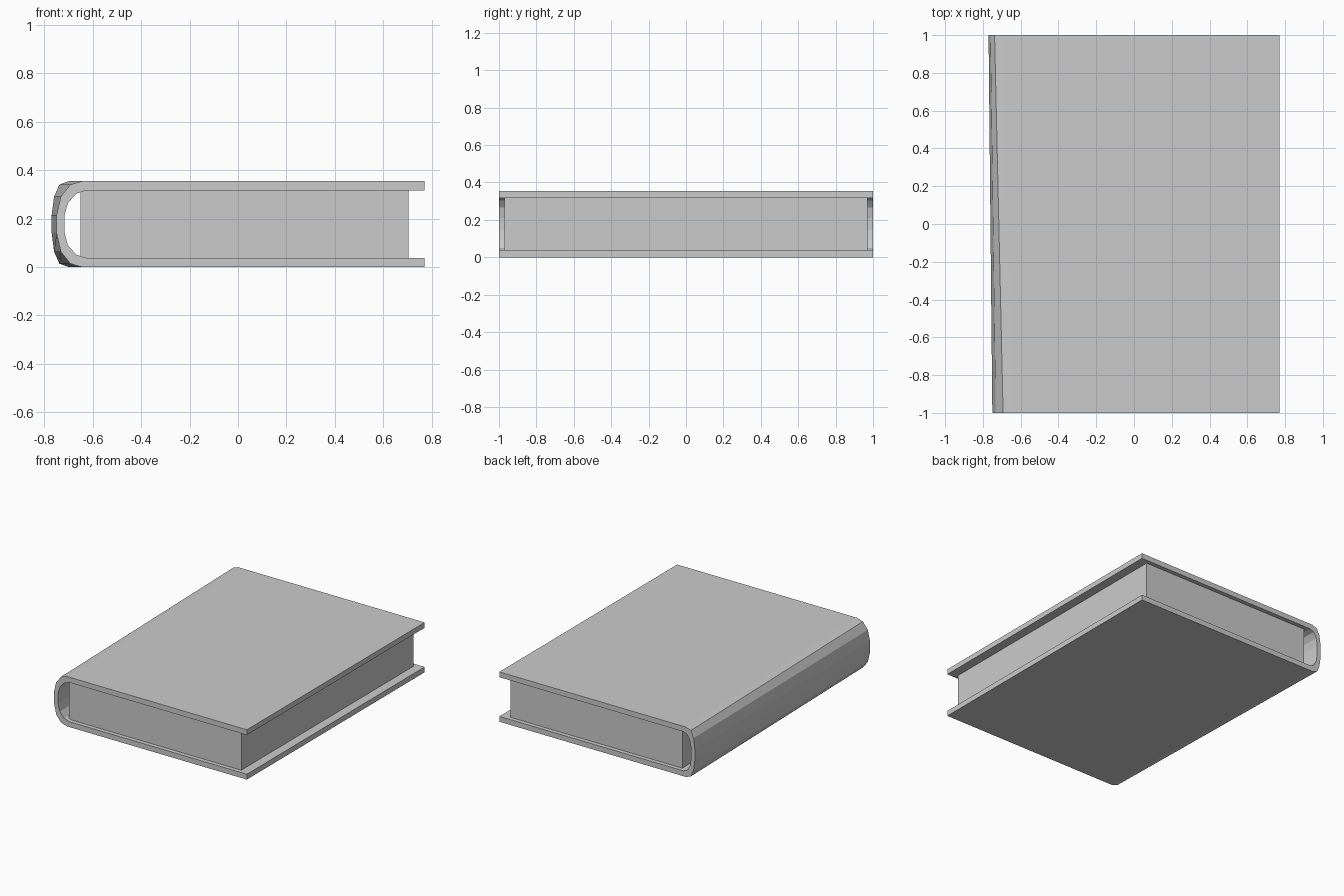
import bpy, bmesh

if "Cube" in bpy.data.objects:
    bpy.data.objects.remove(bpy.data.objects["Cube"])

H, MID = 0.355, 0.1775


def finish(bm, name):
    bmesh.ops.recalc_face_normals(bm, faces=bm.faces)
    me = bpy.data.meshes.new(name)
    bm.to_mesh(me)
    bm.free()
    ob = bpy.data.objects.new(name, me)
    bpy.context.collection.objects.link(ob)
    return ob


# Upper half of the cover section: (front x, back x, z), mirrored about mid height
OUTER = [(0.77, 0.77, 0.355), (-0.645, -0.70, 0.355), (-0.693, -0.738, 0.341),
         (-0.732, -0.76, 0.292), (-0.75, -0.77, 0.215)]
INNER = [(0.77, 0.77, 0.317), (-0.627, -0.68, 0.317), (-0.668, -0.71, 0.304),
         (-0.703, -0.732, 0.265), (-0.718, -0.74, 0.21)]


def mirrored(half):
    return half + [(f, b, 2 * MID - z) for f, b, z in reversed(half)]


# Wrap-around cover: spine tapers slightly from front to back
bm = bmesh.new()
rows = []
for half in (OUTER, INNER):
    pts = mirrored(half)
    rows.append([bm.verts.new((f, -1, z)) for f, b, z in pts])
    rows.append([bm.verts.new((b, 1, z)) for f, b, z in pts])
of, ob_, inf, inb = rows
loops = [of, ob_, inb, inf]
for a, b in zip(loops, loops[1:] + loops[:1]):
    for i in range(len(a) - 1):
        bm.faces.new((a[i], a[i + 1], b[i + 1], b[i]))
for i in (0, -1):
    bm.faces.new([l[i] for l in loops])
finish(bm, "book_cover")

# Page block
bm = bmesh.new()
bmesh.ops.create_cube(bm, size=1)
x0, x1 = -0.65, 0.705
for v in bm.verts:
    v.co = (x0 if v.co.x < 0 else x1, 1.94 * v.co.y, MID + 0.279 * v.co.z)
finish(bm, "page_block")
